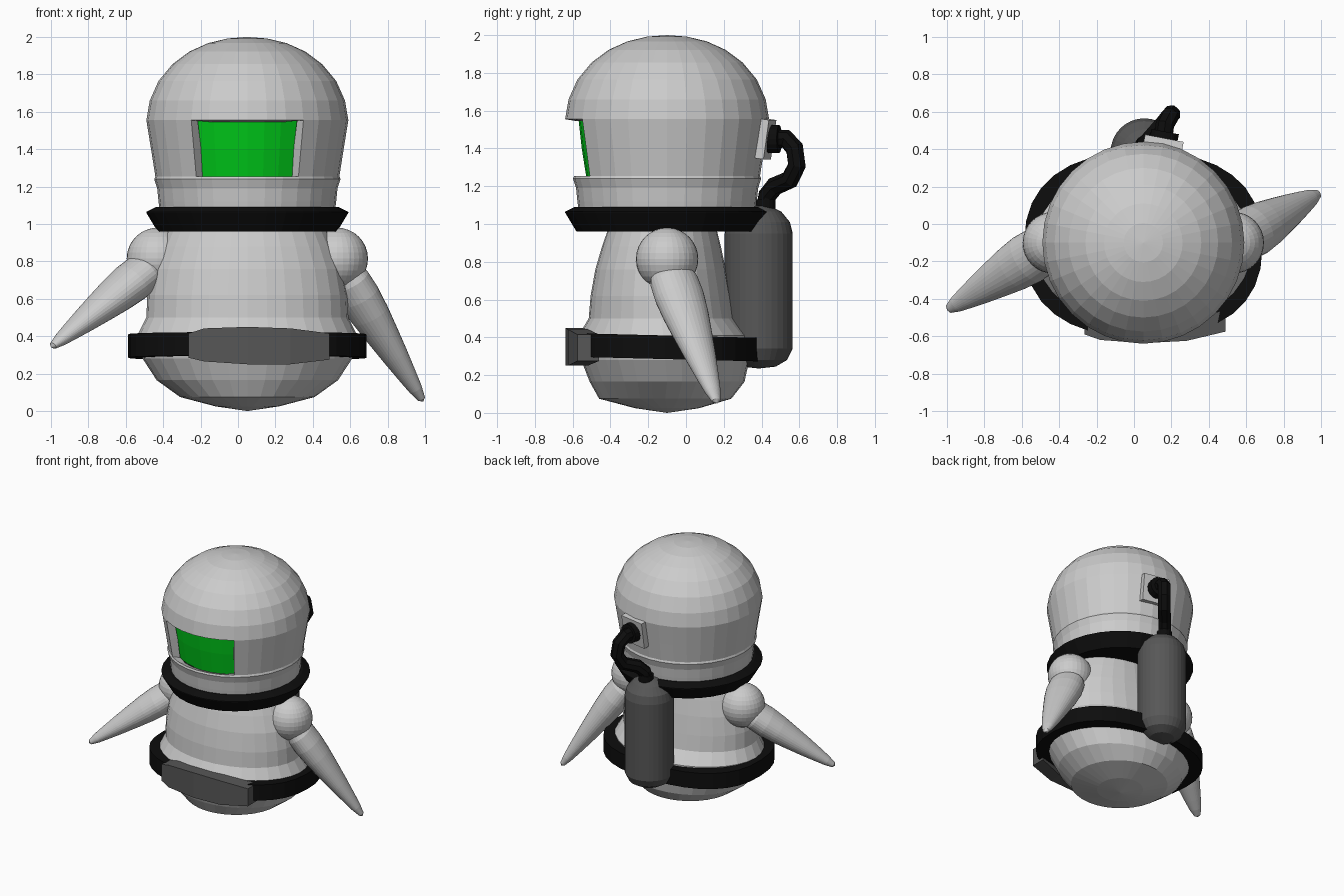
import bpy, bmesh
from math import sin, cos, pi
from mathutils import Vector

if "Cube" in bpy.data.objects:
    bpy.data.objects.remove(bpy.data.objects["Cube"])

CX, CY = 0.05, -0.1


def material(name, v):
    m = bpy.data.materials.new(name)
    m.diffuse_color = (*v, 1)
    m.use_nodes = True
    m.node_tree.nodes["Principled BSDF"].inputs["Base Color"].default_value = m.diffuse_color
    return m


BLACK = material("black_rubber", (0.004, 0.004, 0.004))
DARK = material("dark_grey", (0.095, 0.095, 0.095))
GREEN = material("green_glass", (0.0, 0.6, 0.01))


def finish(name, bm, mat=None):
    bmesh.ops.remove_doubles(bm, verts=bm.verts, dist=1e-5)
    bmesh.ops.recalc_face_normals(bm, faces=bm.faces)
    me = bpy.data.meshes.new(name)
    bm.to_mesh(me)
    bm.free()
    ob = bpy.data.objects.new(name, me)
    bpy.context.collection.objects.link(ob)
    if mat:
        me.materials.append(mat)
    return ob


def power(v, p):
    return (1 if v >= 0 else -1) * abs(v) ** p


def loft(name, rows, mat=None, n=32, e=2.0, tilt=0.0, loop=False, skip=None):
    """Stack elliptical rings (rx, ry, z, cx, cy) and skin them."""
    bm = bmesh.new()
    rings = []
    for rx, ry, z, cx, cy in rows:
        ring = []
        for i in range(n):
            a = 2 * pi * i / n - pi / 2
            x, y = rx * power(cos(a), 2 / e), ry * power(sin(a), 2 / e)
            ring.append(bm.verts.new((cx + x, cy + y, z + tilt * y)))
        rings.append(ring)
    for j in range(len(rings) if loop else len(rings) - 1):
        r, s = rings[j], rings[(j + 1) % len(rings)]
        for i in range(n):
            if skip and skip(i, j):
                continue
            k = (i + 1) % n
            bm.faces.new((r[i], r[k], s[k], s[i]))
    return finish(name, bm, mat)


def turned(profile, cx=CX, cy=CY):
    return [(r, r, z, cx, cy) for r, z in profile]


# Helmet shell with the visor opening left out
helmet = loft("helmet", turned([
    (0.465, 1.04), (0.475, 1.12), (0.482, 1.19), (0.498, 1.24), (0.492, 1.255),
    (0.515, 1.4), (0.54, 1.555), (0.522, 1.66), (0.475, 1.765), (0.40, 1.855),
    (0.31, 1.922), (0.21, 1.967), (0.105, 1.992), (0, 2.0)]),
    skip=lambda i, j: j in (4, 5) and (i < 3 or i >= 29))
shell = helmet.modifiers.new("shell", "SOLIDIFY")
shell.thickness = 0.06
shell.offset = -1

# Recessed visor glass
loft("visor", turned([(0.425, 1.23), (0.452, 1.4), (0.472, 1.58)]), GREEN,
     skip=lambda i, j: 4 <= i < 28)

# Neck ring
loft("neck_ring", turned([(0, 0.96), (0.48, 0.96), (0.54, 1.06), (0.54, 1.065),
                          (0.49, 1.09), (0, 1.09)]), BLACK)

# Body, oval and wider than deep
loft("body", [
    (0, 0, 0.0, CX, -0.1), (0.17, 0.17, 0.025, CX, -0.1),
    (0.36, 0.35, 0.075, CX, -0.11), (0.485, 0.41, 0.165, CX, -0.1),
    (0.56, 0.445, 0.28, CX, -0.11), (0.585, 0.45, 0.41, CX, -0.12),
    (0.54, 0.385, 0.5, CX, -0.13), (0.535, 0.37, 0.62, CX, -0.135),
    (0.51, 0.345, 0.76, CX, -0.135), (0.465, 0.315, 0.88, CX, -0.13),
    (0.42, 0.285, 0.98, CX, -0.125), (0, 0, 1.02, CX, -0.12)])

# Belt
loft("belt", [(0.53, 0.4, 0.285, CX, -0.11), (0.637, 0.495, 0.285, CX, -0.11),
              (0.637, 0.495, 0.41, CX, -0.11), (0.53, 0.4, 0.41, CX, -0.11)],
     BLACK, e=2.4, tilt=-0.025, loop=True)

# Belt buckle, a bevelled plate bowed to the front
bm = bmesh.new()
sections = []
for dx, zb, zt, yf, yb in [(-0.315, 0.285, 0.415, -0.59, -0.5),
                           (-0.23, 0.265, 0.442, -0.62, -0.52),
                           (0, 0.25, 0.45, -0.637, -0.53),
                           (0.23, 0.25, 0.442, -0.625, -0.52),
                           (0.44, 0.275, 0.415, -0.575, -0.46)]:
    x = CX + dx
    sections.append([bm.verts.new(p) for p in
                     ((x, yf, zb), (x, yf, zt), (x, yb, zt), (x, yb, zb))])
for a, b in zip(sections, sections[1:]):
    for i in range(4):
        k = (i + 1) % 4
        bm.faces.new((a[i], a[k], b[k], b[i]))
bm.faces.new(sections[0])
bm.faces.new(sections[-1])
finish("buckle", bm, DARK)

# Shoulders and tapering arms
ARM = [(0, 0), (0.07, 0.015), (0.11, 0.06), (0.135, 0.14), (0.138, 0.25), (0.127, 0.38),
       (0.108, 0.52), (0.086, 0.67), (0.063, 0.81), (0.045, 0.91), (0.025, 0.98), (0, 1)]
for side, s, tip in (("right", 1, (0.99, 0.165, 0.05)), ("left", -1, (-1.0, -0.46, 0.34))):
    bm = bmesh.new()
    bmesh.ops.create_uvsphere(bm, u_segments=32, v_segments=16, radius=0.165)
    ball = finish(side + "_shoulder", bm)
    ball.location = (CX + s * 0.48, -0.1, 0.815)
    start = Vector((CX + s * 0.48, -0.1, 0.80))
    axis = Vector(tip) - start
    arm = loft(side + "_arm",
               [(r, r * 0.78, t * axis.length, 0, 0) for r, t in ARM])
    arm.location = start
    arm.rotation_mode = "QUATERNION"
    arm.rotation_quaternion = axis.to_track_quat("Z", "Y")

# Air tank and its valve
loft("air_tank", turned([(0, 0.235), (0.09, 0.245), (0.15, 0.28), (0.18, 0.34), (0.18, 0.95),
                         (0.165, 1.01), (0.12, 1.065), (0.06, 1.095), (0, 1.1)],
                        CX + 0.005, 0.385), DARK)
loft("tank_valve", turned([(0, 1.06), (0.055, 1.06), (0.055, 1.13), (0, 1.13)],
                          CX + 0.01, 0.42), BLACK, n=16)

# Hose socket plate on the back of the helmet
bm = bmesh.new()
bmesh.ops.create_cube(bm, size=1)
plate = finish("hose_plate", bm)
plate.scale = (0.21, 0.05, 0.21)
plate.location = (0.155, 0.42, 1.45)
plate.rotation_euler = (-0.14, 0, -0.19)

# Hose collar
collar = loft("hose_collar", turned([(0, 0), (0.075, 0), (0.075, 0.06), (0, 0.06)], 0, 0),
              BLACK, n=16)
collar.location = (0.155, 0.435, 1.45)
collar.rotation_euler = (-pi / 2, 0, -0.19)

# Hose from collar to tank
curve = bpy.data.curves.new("hose", "CURVE")
curve.dimensions = "3D"
curve.bevel_depth = 0.05
curve.bevel_resolution = 2
curve.use_fill_caps = True
path = [(0.155, 0.45, 1.45), (0.165, 0.53, 1.45), (0.19, 0.575, 1.40), (0.2, 0.587, 1.31),
        (0.17, 0.55, 1.235), (0.10, 0.47, 1.20), (0.065, 0.43, 1.15), (0.06, 0.42, 1.09)]
sp = curve.splines.new("POLY")
sp.points.add(len(path) - 1)
for p, co in zip(sp.points, path):
    p.co = (*co, 1)
sp.use_smooth = False
curve.materials.append(BLACK)
bpy.context.collection.objects.link(bpy.data.objects.new("hose", curve))
